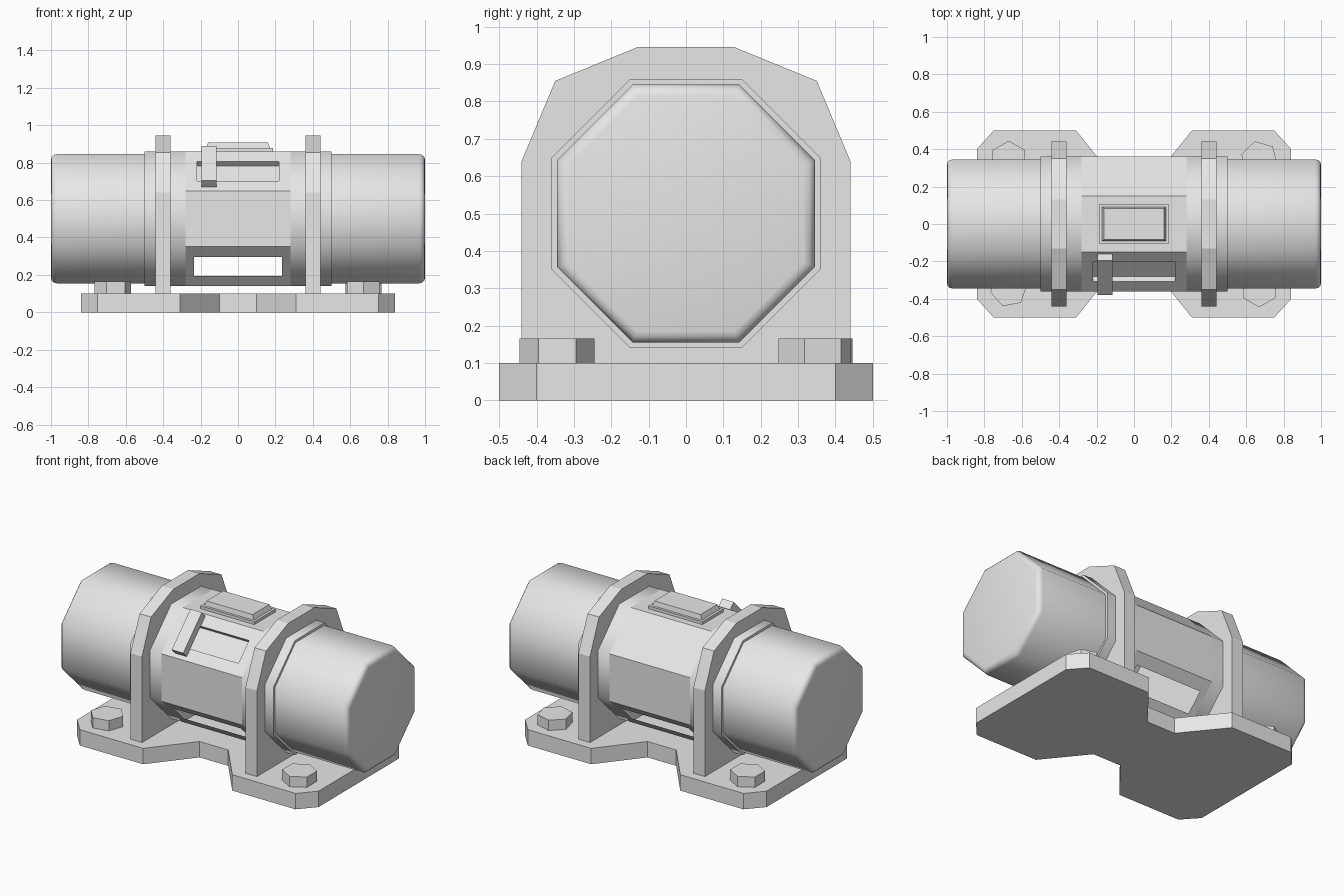
import bpy, bmesh, math
from mathutils import Vector, Matrix

cube = bpy.data.objects.get("Cube")
if cube:
    bpy.data.objects.remove(cube)

GREY = (0.8, 0.8, 0.8, 1)
metal = bpy.data.materials.new("plain grey")
metal.use_nodes = True
metal.diffuse_color = GREY
metal.node_tree.nodes["Principled BSDF"].inputs["Base Color"].default_value = GREY

AXIS_Z = 0.5


def finish(name, bm, smooth=False):
    mesh = bpy.data.meshes.new(name)
    bm.to_mesh(mesh)
    bm.free()
    mesh.materials.append(metal)
    ob = bpy.data.objects.new(name, mesh)
    bpy.context.collection.objects.link(ob)
    if smooth:
        bpy.ops.object.select_all(action='DESELECT')
        ob.select_set(True)
        bpy.context.view_layer.objects.active = ob
        bpy.ops.object.shade_smooth_by_angle(angle=math.radians(60))
    return ob


def prism(points, start, end, along_x=True, taper=1.0):
    """Closed prism: a (y, z) outline run along x, or an (x, y) outline along z."""
    bm = bmesh.new()
    place = (lambda p, d: (d, *p)) if along_x else (lambda p, d: (*p, d))
    a = [bm.verts.new(place(p, start)) for p in points]
    b = [bm.verts.new(place((p[0] * taper, p[1] * taper), end)) for p in points]
    bm.faces.new(a)
    bm.faces.new(b)
    for i in range(len(points)):
        j = (i + 1) % len(points)
        bm.faces.new((a[i], a[j], b[j], b[i]))
    bmesh.ops.recalc_face_normals(bm, faces=bm.faces)
    return bm


def ngon(sides, radius, turn, cx=0.0, cy=0.0):
    return [(cx + radius * math.cos(turn + i * math.tau / sides),
             cy + radius * math.sin(turn + i * math.tau / sides)) for i in range(sides)]


def octagon(apothem):
    return ngon(8, apothem / math.cos(math.pi / 8), math.pi / 8, 0, AXIS_Z)


def mirrored(points):
    return points + [(-x, y) for x, y in reversed(points)]


# Base plate with clipped corners and a notch front and back
half = [(0.10, -0.24), (0.31, -0.5), (0.75, -0.5), (0.84, -0.4)]
half += [(x, -y) for x, y in reversed(half)]
finish("base_plate", prism(mirrored(half), 0, 0.1, along_x=False))

# Upright saddles, collars and end drums on both sides
saddle = mirrored([(0.44, 0.09), (0.44, 0.64), (0.35, 0.855), (0.13, 0.945)])
for side, word in ((1, "left"), (-1, "right")):
    finish(word + "_saddle", prism(saddle, side * 0.36, side * 0.44))
    finish(word + "_collar", prism(octagon(0.36), side * 0.28, side * 0.5), smooth=True)
    drum = prism(octagon(0.345), side * 0.46, side)
    rim = [e for e in drum.edges if all(abs(v.co.x) > 0.99 for v in e.verts)]
    bmesh.ops.bevel(drum, geom=rim, offset=0.03, segments=3, profile=0.5, affect='EDGES')
    finish(word + "_drum", drum, smooth=True)

# Hollow middle casing: open lower slots, one recessed window at the front
casing = prism(octagon(0.36), -0.28, 0.28)
caps = [f for f in casing.faces if abs(f.normal.x) > 0.9]
bmesh.ops.delete(casing, geom=caps, context='FACES_ONLY')


def shrink(face, half_x, half_slope):
    bmesh.ops.inset_individual(casing, faces=[face], thickness=0.05)
    c = face.calc_center_median()
    sx = half_x / 0.23
    ss = half_slope / (0.36 * math.tan(math.pi / 8) - 0.05)
    for v in face.verts:
        d = v.co - c
        v.co = c + Vector((d.x * sx, d.y * ss, d.z * ss))


slanted = [f for f in casing.faces if abs(abs(f.normal.y) - abs(f.normal.z)) < 0.1]
for face in slanted:
    n = face.normal.copy()
    if n.z < 0:
        shrink(face, 0.22, 0.063)
        bmesh.ops.delete(casing, geom=[face], context='FACES_ONLY')
    elif n.y < 0:
        shrink(face, 0.205, 0.064)
        rim = bmesh.ops.extrude_discrete_faces(casing, faces=[face])["faces"][0]
        outer = None
        # Push the window floor inward and wall up its sides
        floor = list(rim.verts)
        tops = [v.co.copy() for v in floor]
        for v in floor:
            v.co -= n * 0.035
        edge = [casing.verts.new(co) for co in tops]
        for i in range(4):
            j = (i + 1) % 4
            casing.faces.new((edge[i], edge[j], floor[j], floor[i]))
bmesh.ops.remove_doubles(casing, verts=casing.verts, dist=0.0001)
finish("middle_casing", casing)


def rectangle(hx, hy):
    return [(-hx, -hy), (hx, -hy), (hx, hy), (-hx, hy)]


# Stepped cover on top
finish("cover_base", prism(rectangle(0.187, 0.105), 0.85, 0.878, along_x=False))
finish("cover_cap", prism(rectangle(0.172, 0.09), 0.878, 0.908, along_x=False, taper=0.93))

# Slanted latch bar lying across the front window
latch = bmesh.new()
bmesh.ops.create_cube(latch, size=1, matrix=(
    Matrix.Translation((-0.155, -0.27, 0.78))
    @ Matrix.Rotation(math.radians(45), 4, 'X')
    @ Matrix.Diagonal((0.08, 0.262, 0.05, 1))))
finish("latch_bar", latch)

# Hexagonal bolt heads, two of them turned a little
bolts = {"front_left": (1, -1, 0), "front_right": (-1, -1, -19),
         "back_left": (1, 1, 14), "back_right": (-1, 1, 0)}
for word, (sx, sy, turn) in bolts.items():
    outline = ngon(6, 0.1, math.radians(90 + turn), sx * 0.67, sy * 0.345)
    finish(word + "_bolt", prism(outline, 0.09, 0.165, along_x=False))
